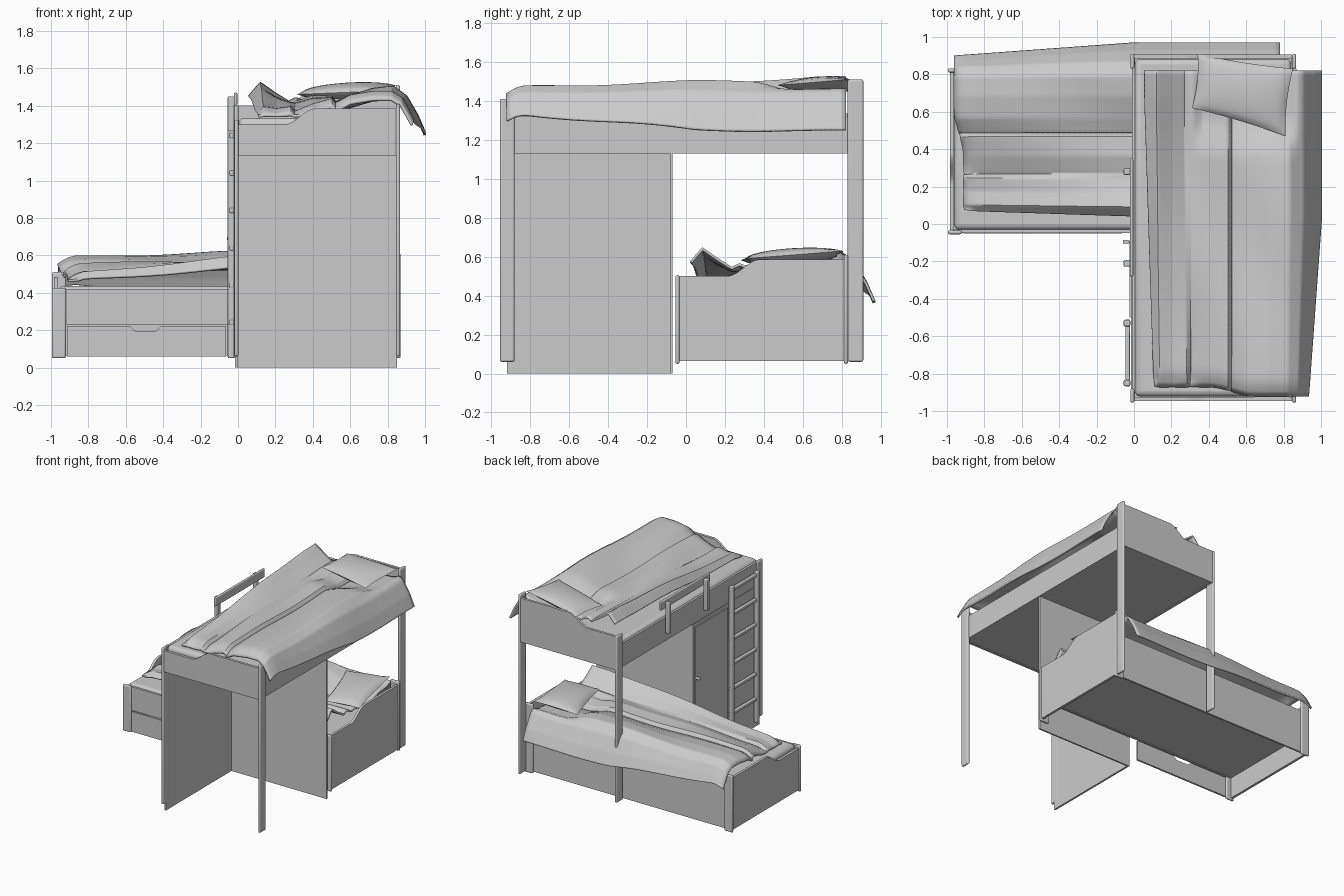
import bpy, bmesh, math
from mathutils import Vector

if "Cube" in bpy.data.objects:
    bpy.data.objects.remove(bpy.data.objects["Cube"], do_unlink=True)

grey = bpy.data.materials.new("plain_grey")
grey.use_nodes = True
grey.diffuse_color = (0.6, 0.6, 0.6, 1)
grey.node_tree.nodes["Principled BSDF"].inputs["Base Color"].default_value = (0.6, 0.6, 0.6, 1)


def same(p):
    return p


def crosswise(p):
    # lower bed lies across the upper one: width and length swap
    return Vector((p[1] - 0.04, p[0] - 0.035, p[2] - 0.9))


def finish(name, bm, place=same, bevel=0, smooth=False):
    for v in bm.verts:
        v.co = place(v.co.copy())
    bmesh.ops.recalc_face_normals(bm, faces=bm.faces)
    mesh = bpy.data.meshes.new(name)
    bm.to_mesh(mesh)
    bm.free()
    mesh.materials.append(grey)
    ob = bpy.data.objects.new(name, mesh)
    bpy.context.collection.objects.link(ob)
    if bevel:
        mod = ob.modifiers.new("bevel", "BEVEL")
        mod.width, mod.segments = bevel, 3
    if smooth:
        bpy.ops.object.select_all(action="DESELECT")
        ob.select_set(True)
        bpy.context.view_layer.objects.active = ob
        bpy.ops.object.shade_smooth_by_angle(angle=math.radians(50))
    return ob


def box(name, x, y, z, place=same, bevel=0):
    bm = bmesh.new()
    bmesh.ops.create_cube(bm, size=1)
    for v in bm.verts:
        v.co = [a + (b - a) * (c + 0.5) for (a, b), c in zip((x, y, z), v.co)]
    return finish(name, bm, place, bevel, bevel > 0)


def board(name, outline, y0, y1, place=same):
    # upright board: an (x, z) outline extruded along y
    bm = bmesh.new()
    face = bm.faces.new([bm.verts.new((x, y0, z)) for x, z in outline])
    out = bmesh.ops.extrude_face_region(bm, geom=[face])["geom"]
    bmesh.ops.translate(bm, vec=(0, y1 - y0, 0),
                        verts=[g for g in out if isinstance(g, bmesh.types.BMVert)])
    return finish(name, bm, place)


def stepped(bottom, low):
    # end board outline with an S-shaped step up
    pts = [(0, bottom), (0, low)]
    for i in range(9):
        t = i / 8
        pts.append((0.25 + 0.16 * t, low + 0.085 * (3 * t * t - 2 * t ** 3)))
    return pts + [(0.845, low + 0.085), (0.845, bottom)]


def grid(name, nu, nv, place, *funcs):
    # cloth sheets from functions of two 0..1 parameters
    bm = bmesh.new()
    for f in funcs:
        rows = [[bm.verts.new(f(i / nu, j / nv)) for j in range(nv + 1)] for i in range(nu + 1)]
        for i in range(nu):
            for j in range(nv):
                bm.faces.new((rows[i][j], rows[i + 1][j], rows[i + 1][j + 1], rows[i][j + 1]))
    bmesh.ops.remove_doubles(bm, verts=bm.verts, dist=0.0005)
    return finish(name, bm, place, 0, True)


# duvet cross-sections (across, height): foot end and head end
FOOT = [(.11, 1.35), (.14, 1.38), (.21, 1.375), (.28, 1.39), (.30, 1.36), (.40, 1.40), (.50, 1.43),
        (.52, 1.405), (.60, 1.45), (.72, 1.47), (.82, 1.47), (.87, 1.44), (.90, 1.39), (.93, 1.335)]
HEAD = [(.06, 1.45), (.12, 1.52), (.19, 1.47), (.27, 1.42), (.31, 1.44), (.40, 1.47), (.50, 1.45),
        (.52, 1.42), (.62, 1.45), (.72, 1.48), (.83, 1.49), (.90, 1.44), (.96, 1.34), (1.0, 1.25)]


def ramp(a, b, x):
    t = min(1, max(0, (x - a) / (b - a)))
    return t * t * (3 - 2 * t)


def duvet(s, t):
    k = s * (len(FOOT) - 1)
    i = min(int(k), len(FOOT) - 2)
    f = k - i
    f = 0.5 * f + 0.5 * f * f * (3 - 2 * f)
    # the hanging edge widens quickly, the inner folds rise towards the head
    mix = min(1, (1.8 if i > 7 else 1.1) * t)
    p = [Vector(a).lerp(Vector(b), mix) for a, b in zip(FOOT[i:i + 2], HEAD[i:i + 2])]
    x, z = p[0].lerp(p[1], f)
    start = -0.87 - 0.05 * ramp(.4, .65, x)
    y = start + (0.82 - start) * t
    z += 0.010 * math.sin(5 * y + 9 * x) * math.sin(math.pi * t)
    z -= 0.04 * max(0, 1 - t / 0.06) ** 2
    # pressed down under the pillow
    z -= 0.05 * ramp(.72, .86, t) * ramp(.30, .38, x) * (1 - ramp(.82, .88, x))
    if x < .86:
        z = max(z, 1.345)
    return Vector((x, y, z))


def pillow_side(sign):
    a, b, c, d = [Vector(q) for q in ((.34, .91, 1.47), (.31, .62, 1.46), (.81, .47, 1.48), (.85, .83, 1.51))]

    def f(s, t):
        p = a.lerp(d, s).lerp(b.lerp(c, s), t)
        bulge = (16 * s * (1 - s) * t * (1 - t)) ** 0.5
        # draw the sides in a little between the corners
        mid = (a + b + c + d) / 4
        es, et = abs(2 * s - 1), abs(2 * t - 1)
        p = p.lerp(mid, 0.05 * max(es, et) * (1 - min(es, et) ** 2))
        return p + Vector((0, 0, sign * 0.042 * bulge))
    return f


def bed(tag, place, bottom, foot_z, lift):
    def soft(p):
        return place(p) + Vector((0, 0, lift))
    board(tag + "_footboard", stepped(bottom, 1.30), -0.945, -0.925, place)
    board(tag + "_headboard", stepped(bottom, 1.40), 0.885, 0.905, place)
    for side, x, foot_top, head_top in (("inner", (-.02, .002), 1.325, 1.405), ("outer", (.845, .867), 1.41, 1.51)):
        box(f"{tag}_foot_post_{side}", x, (-.955, -.88), (foot_z, foot_top), place, 0.01)
        box(f"{tag}_head_post_{side}", x, (.83, .91), (foot_z, head_top), place, 0.01)
    box(tag + "_outer_rail", (.84, .855), (-.93, .89), (bottom, 1.32), place)
    box(tag + "_inner_rail", (-.012, .005), (-.93, .89), (1.13, 1.32), place)
    box(tag + "_base", (0, .845), (-.93, .89), (1.135, 1.15), place)
    box(tag + "_mattress", (.004, .842), (-.922, .882), (1.15, 1.335), place, 0.03)
    cover = grid(tag + "_duvet", 78, 60, soft, duvet)
    mod = cover.modifiers.new("thickness", "SOLIDIFY")
    mod.thickness, mod.offset = 0.014, 0
    grid(tag + "_pillow", 18, 18, soft, pillow_side(1), pillow_side(-1))


bed("upper", same, 1.13, 0.06, 0)
bed("lower", crosswise, 0.965, 0.95, 0.02)

# wardrobe walls under the upper bed
box("wardrobe_side_wall", (-.015, 0), (-.92, -.07), (0, 1.13))
box("wardrobe_back_wall", (-.015, .85), (-.083, -.07), (0, 1.13))
box("wardrobe_door", (-.024, -.015), (-.50, -.09), (.05, 1.1))
box("door_knob", (-.06, -.024), (-.105, -.085), (.68, .70), bevel=0.006)

# drawer front with a finger notch
board("drawer_front", [(-.915, .06), (-.065, .06), (-.065, .222), (-.41, .222), (-.44, .195),
                       (-.55, .195), (-.58, .222), (-.915, .222)], -.05, -.035)

# ladder
for side, y in (("front", -.85), ("back", -.53)):
    box("ladder_upright_" + side, (-.055, -.02), (y - .017, y + .017), (.05, 1.27), bevel=0.006)
for i in range(6):
    z = 0.24 + 0.2 * i
    box(f"ladder_rung_{i + 1}", (-.046, -.022), (-.87, -.51), (z - .014, z + .014), bevel=0.006)

# guard rail
for side, y in (("front", -.21), ("back", .28)):
    box("guard_post_" + side, (-.055, -.02), (y - .017, y + .017), (1.2, 1.45), bevel=0.006)
box("guard_bar", (-.022, -.004), (-.28, .35), (1.40, 1.47), bevel=0.006)
